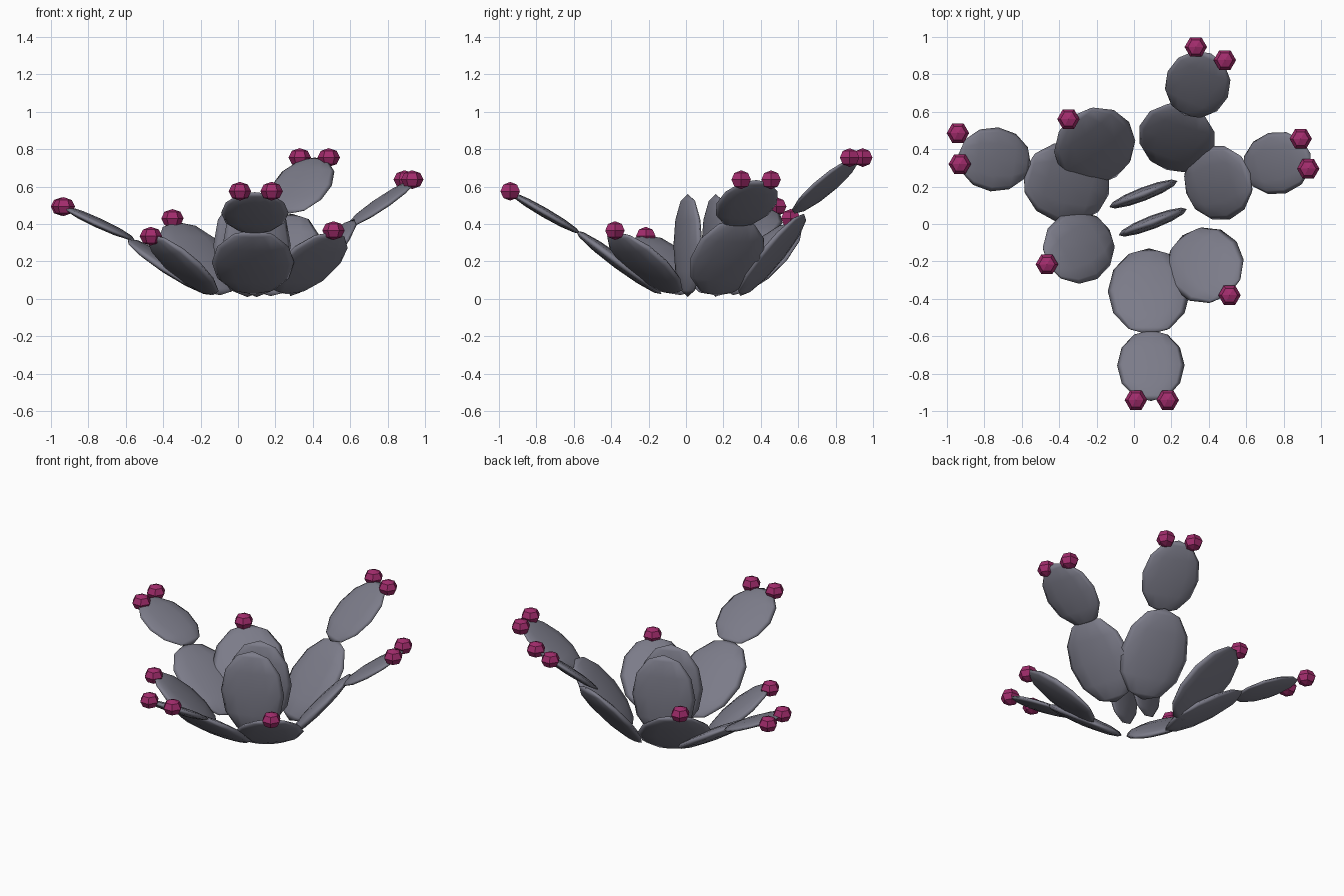
import bpy, math
from mathutils import Vector, Matrix

if "Cube" in bpy.data.objects:
    bpy.data.objects.remove(bpy.data.objects["Cube"])


def material(name, rgb):
    m = bpy.data.materials.new(name)
    m.diffuse_color = (*rgb, 1)
    m.use_nodes = True
    m.node_tree.nodes["Principled BSDF"].inputs["Base Color"].default_value = m.diffuse_color
    return m


PAD = material("grey violet pad", (0.2, 0.2, 0.25))
FRUIT = material("magenta fruit", (0.36, 0.025, 0.15))


def pad(name, centre, heading, run, rise, width, thick):
    """Flattened sphere; long axis leans along heading (degrees in plan)."""
    a = math.radians(heading)
    axis = Vector((math.cos(a) * run, math.sin(a) * run, rise))
    side = Vector((-math.sin(a), math.cos(a), 0))
    length = axis.length
    axis.normalize()
    normal = side.cross(axis)
    bpy.ops.mesh.primitive_uv_sphere_add(segments=12, ring_count=6, radius=1)
    o = bpy.context.object
    o.name = name
    rot = Matrix((side, normal, axis)).transposed().to_4x4()
    size = Matrix.Diagonal((width, thick, length, 1))
    o.data.transform(rot @ size)
    o.location = centre
    o.data.materials.append(PAD)
    bpy.ops.object.shade_smooth()


def fruit(name, centre):
    bpy.ops.mesh.primitive_uv_sphere_add(segments=6, ring_count=4, radius=1,
                                         location=centre,
                                         rotation=(0, 0, math.radians(30)))
    o = bpy.context.object
    o.name = name
    o.scale = (0.06, 0.06, 0.05)
    o.data.materials.append(FRUIT)


# name, centre, heading, horizontal half run, half rise, half width, half thickness
T = 0.036
PADS = [
    # upright middle pads
    ("middle_pad_back", (0.05, 0.16, 0.285), 111, 0.0, 0.275, 0.195, T),
    ("middle_pad_front", (0.10, 0.01, 0.285), 111, 0.0, 0.275, 0.195, T),
    # lower ring of leaning pads
    ("front_pad", (0.08, -0.36, 0.195), 270, 0.23, 0.17, 0.22, T),
    ("front_right_pad", (0.38, -0.22, 0.19), 307, 0.20, 0.165, 0.21, T),
    ("right_pad", (0.45, 0.22, 0.22), 18, 0.18, 0.205, 0.205, T),
    ("back_pad", (0.23, 0.46, 0.235), 72, 0.18, 0.22, 0.21, T),
    ("back_left_pad", (-0.21, 0.415, 0.215), 125, 0.20, 0.195, 0.225, T),
    ("left_pad", (-0.36, 0.22, 0.17), 165, 0.235, 0.15, 0.215, T),
    ("front_left_pad", (-0.295, -0.125, 0.18), 210, 0.19, 0.16, 0.195, T),
    # upper pads growing from the lower ones
    ("front_upper_pad", (0.09, -0.755, 0.46), 270, 0.19, 0.11, 0.18, 0.026),
    ("right_upper_pad", (0.765, 0.325, 0.51), 16, 0.185, 0.125, 0.168, 0.026),
    ("back_upper_pad", (0.34, 0.745, 0.605), 67, 0.18, 0.15, 0.175, 0.026),
    ("left_upper_pad", (-0.745, 0.345, 0.405), 173, 0.195, 0.09, 0.172, 0.026),
]
for p in PADS:
    pad(*p)

# fruits on the pad tips
FRUITS = [
    (0.01, -0.94, 0.575), (0.18, -0.94, 0.575),
    (0.89, 0.455, 0.637), (0.93, 0.295, 0.637),
    (0.33, 0.945, 0.755), (0.485, 0.875, 0.755),
    (-0.94, 0.485, 0.493), (-0.93, 0.32, 0.493),
    (0.51, -0.38, 0.365), (-0.35, 0.56, 0.43), (-0.465, -0.215, 0.335),
]
for i, c in enumerate(FRUITS):
    fruit(f"fruit_{i + 1}", c)
